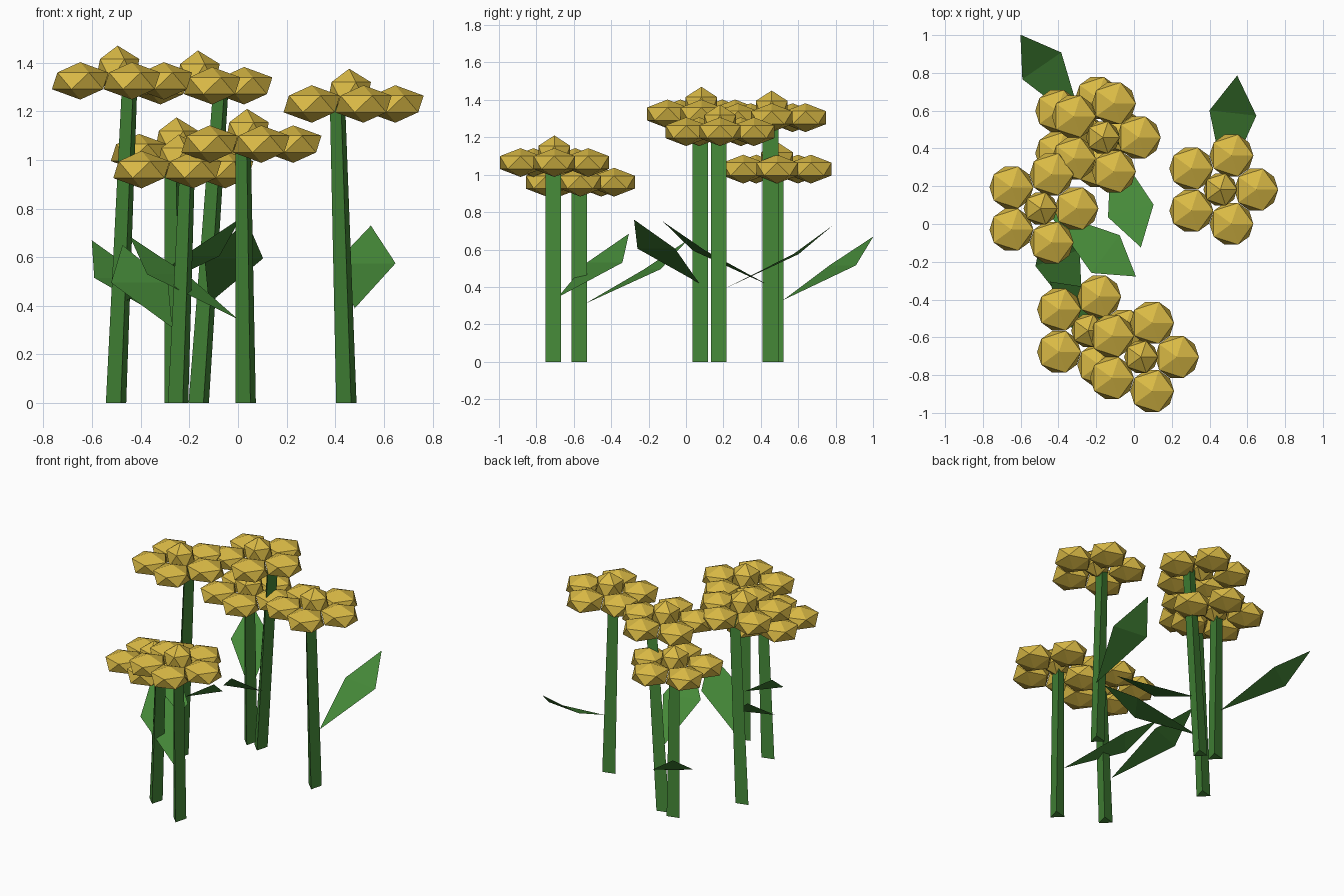
import bpy, bmesh, math
from mathutils import Matrix, Vector

cube = bpy.data.objects.get("Cube")
if cube:
    bpy.data.objects.remove(cube, do_unlink=True)


def material(name, rgb):
    m = bpy.data.materials.new(name)
    m.use_nodes = True
    m.diffuse_color = (*rgb, 1)
    bsdf = m.node_tree.nodes["Principled BSDF"]
    bsdf.inputs["Base Color"].default_value = (*rgb, 1)
    bsdf.inputs["Roughness"].default_value = 0.9
    return m


GREEN = material("leaf green", (0.06, 0.25, 0.04))
YELLOW = material("petal yellow", (0.70, 0.49, 0.06))


def finish(bm, name, mat):
    bm.normal_update()
    mesh = bpy.data.meshes.new(name)
    bm.to_mesh(mesh)
    bm.free()
    mesh.materials.append(mat)
    ob = bpy.data.objects.new(name, mesh)
    bpy.context.scene.collection.objects.link(ob)


def blossom(name, centre):
    """Five flattened faceted petals around a raised round heart."""
    bm = bmesh.new()

    def ball(offset, scale):
        place = Matrix.Translation(Vector(centre) + Vector(offset))
        bmesh.ops.create_icosphere(bm, subdivisions=1, radius=1,
                                   matrix=place @ Matrix.Diagonal((*scale, 1)))

    for i in range(5):
        a = math.tau * i / 5
        ball((0.19 * math.cos(a), 0.19 * math.sin(a), 0), (0.13, 0.13, 0.077))
    ball((0, 0, 0.045), (0.1, 0.1, 0.1))
    finish(bm, name, YELLOW)


def stem(name, x0, x1, y, top):
    """Three-sided leaning stalk, narrower in x at the top."""
    bm = bmesh.new()
    rings = []
    for x, z, squash in ((x0, 0, 1), (x1, top, 0.75)):
        rings.append([bm.verts.new((x + 0.05 * squash * math.cos(math.radians(a)),
                                    y + 0.05 * math.sin(math.radians(a)), z))
                      for a in (45, 165, 285)])
    low, high = rings
    bm.faces.new(low[::-1])
    bm.faces.new(high)
    for i in range(3):
        j = (i + 1) % 3
        bm.faces.new((low[i], low[j], high[j], high[i]))
    finish(bm, name, GREEN)


def leaf(name, base, angle):
    """Rising kite-shaped blade, bent upward at its widest line."""
    bm = bmesh.new()
    turn = Matrix.Translation(base) @ Matrix.Rotation(math.radians(angle), 4, "Z")
    root, right, tip, left = [bm.verts.new(turn @ Vector(p)) for p in (
        (0, 0, 0), (0.385, -0.125, 0.185), (0.585, 0, 0.34), (0.385, 0.125, 0.185))]
    bm.faces.new((root, right, left))
    bm.faces.new((right, tip, left))
    finish(bm, name, GREEN)


# blossom centre, stem x at foot and top, leaf root, leaf heading
plants = [
    ((-0.495, 0.082, 1.325), (-0.495, -0.44), (-0.46, 0.07, 0.42), -36.5),
    ((-0.165, 0.458, 1.305), (-0.155, -0.065), (-0.12, 0.44, 0.41), -74.5),
    ((0.457, 0.182, 1.23), (0.452, 0.414), (0.48, 0.205, 0.39), 83.5),
    ((0.037, -0.704, 1.065), (0.038, 0.026), (0.0, -0.685, 0.345), 139.5),
    ((-0.243, -0.565, 0.96), (-0.24, -0.204), (-0.27, -0.54, 0.31), 110.5),
    ((-0.253, 0.487, 1.03), (-0.253, -0.265), (-0.27, 0.52, 0.33), 124.5),
]
for n, (centre, (x0, x1), root, heading) in enumerate(plants, 1):
    blossom(f"blossom_{n}", centre)
    stem(f"stem_{n}", x0, x1, centre[1], centre[2])
    leaf(f"leaf_{n}", root, heading)
